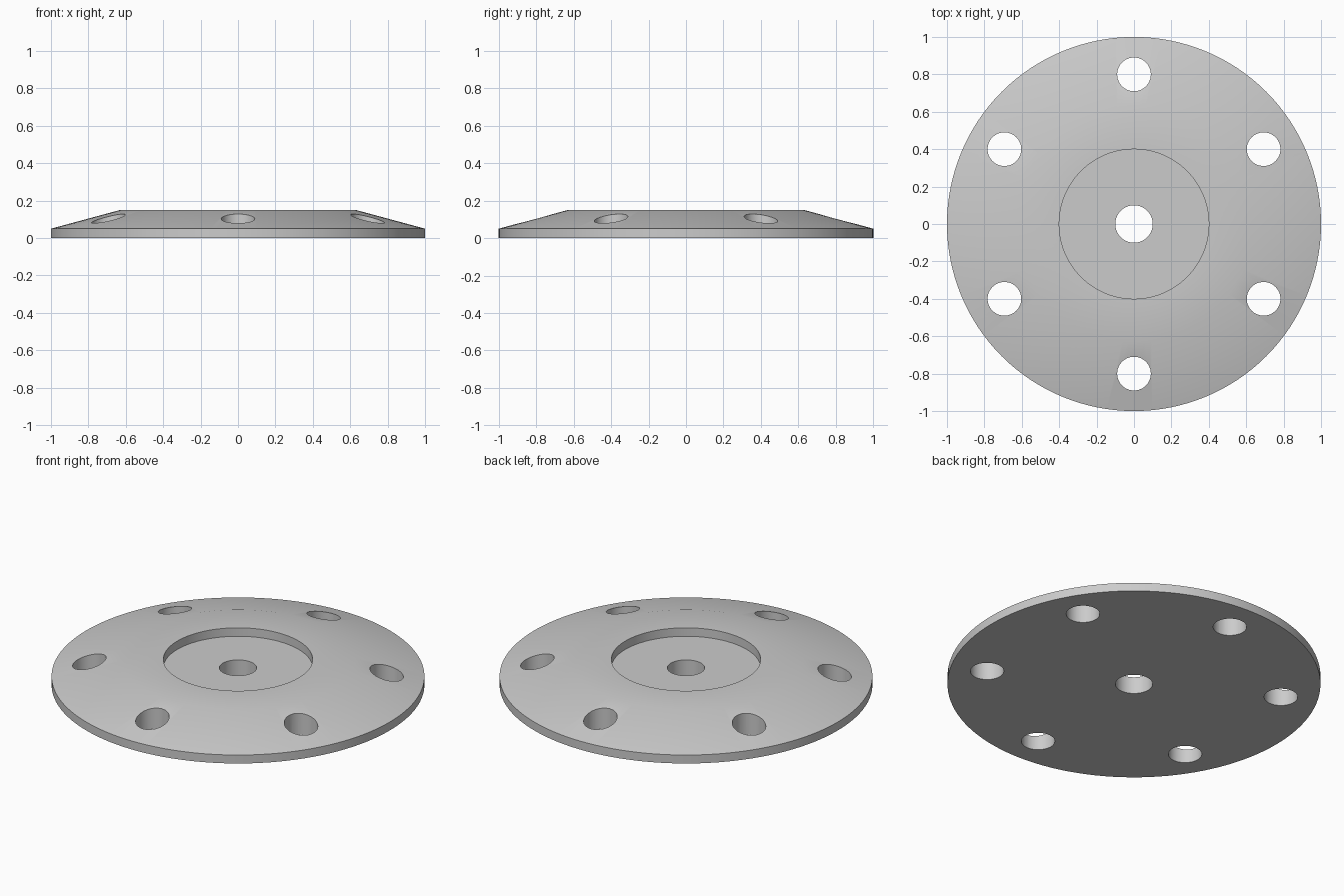
import bpy
import bmesh
from math import cos, sin, pi, radians
from mathutils import Matrix, Vector

cube = bpy.data.objects.get("Cube")
if cube:
    bpy.data.objects.remove(cube, do_unlink=True)

SEGMENTS = 128
CENTRE_HOLE = 0.1
BOLT_HOLE = 0.09
BOLT_CIRCLE = 0.8

grey = bpy.data.materials.new("light_grey")
grey.use_nodes = True
colour = (0.6, 0.6, 0.6, 1)
grey.diffuse_color = colour
grey.node_tree.nodes["Principled BSDF"].inputs["Base Color"].default_value = colour


def mesh_object(name, bm):
    mesh = bpy.data.meshes.new(name)
    bmesh.ops.recalc_face_normals(bm, faces=bm.faces)
    bm.to_mesh(mesh)
    bm.free()
    mesh.materials.append(grey)
    obj = bpy.data.objects.new(name, mesh)
    bpy.context.collection.objects.link(obj)
    return obj


# Disc body: closed radius/height section, with centre bore, recess and bevelled rim
profile = [(CENTRE_HOLE, 0), (1, 0), (1, 0.05), (0.63, 0.15),
           (0.4, 0.15), (0.4, 0.1), (CENTRE_HOLE, 0.1)]
bm = bmesh.new()
verts = [bm.verts.new((r, 0, z)) for r, z in profile]
edges = [bm.edges.new((a, b)) for a, b in zip(verts, verts[1:] + verts[:1])]
bmesh.ops.spin(bm, geom=verts + edges, cent=(0, 0, 0), axis=(0, 0, 1),
               angle=2 * pi, steps=SEGMENTS, use_merge=True)
bmesh.ops.remove_doubles(bm, verts=bm.verts, dist=0.0001)
disc = mesh_object("flange_disc", bm)

# Six bolt hole cutters on a circle
bm = bmesh.new()
for i in range(6):
    angle = pi / 2 + i * pi / 3
    place = Matrix.Translation(Vector((cos(angle), sin(angle), 0)) * BOLT_CIRCLE)
    bmesh.ops.create_cone(bm, cap_ends=True, segments=48, radius1=BOLT_HOLE,
                          radius2=BOLT_HOLE, depth=1, matrix=place)
cutter = mesh_object("bolt_hole_cutter", bm)
cutter.hide_render = True

# Cut the holes and keep the result as the disc's mesh
cut = disc.modifiers.new("bolt_holes", "BOOLEAN")
cut.operation = "DIFFERENCE"
cut.solver = "EXACT"
cut.object = cutter
graph = bpy.context.evaluated_depsgraph_get()
holed = bpy.data.meshes.new_from_object(disc.evaluated_get(graph))
disc.modifiers.clear()
disc.data = holed
bpy.data.objects.remove(cutter, do_unlink=True)

# Smooth the curved walls, keep the rims sharp
bpy.ops.object.select_all(action="DESELECT")
disc.select_set(True)
bpy.context.view_layer.objects.active = disc
bpy.ops.object.shade_smooth_by_angle(angle=radians(30))
